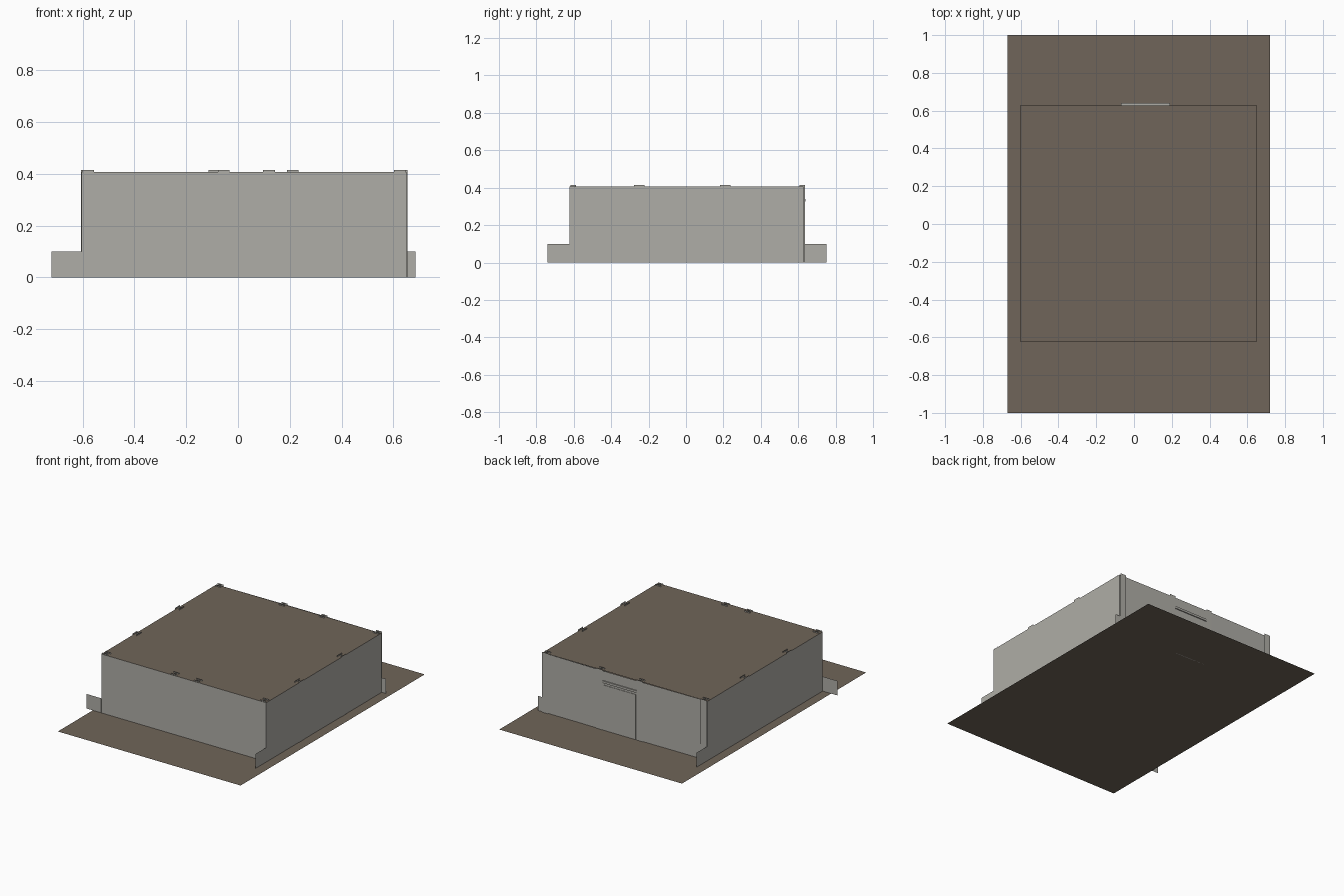
import bpy

cube = bpy.data.objects.get("Cube")
if cube:
    bpy.data.objects.remove(cube, do_unlink=True)


def material(name, rgb):
    m = bpy.data.materials.new(name)
    m.use_nodes = True
    m.diffuse_color = (*rgb, 1)
    m.node_tree.nodes["Principled BSDF"].inputs["Base Color"].default_value = (*rgb, 1)
    return m


concrete = material("concrete grey", (0.43, 0.42, 0.385))
earth = material("earth brown", (0.16, 0.13, 0.10))


def build(name, verts, faces, mat):
    mesh = bpy.data.meshes.new(name)
    mesh.from_pydata(verts, [], faces)
    mesh.materials.append(mat)
    obj = bpy.data.objects.new(name, mesh)
    bpy.context.collection.objects.link(obj)
    return obj


def sheets(name, paths, z0, z1, mat=concrete):
    """Upright thin sheets, one strip along each plan path."""
    verts, faces = [], []
    for path in paths:
        for i, (x, y) in enumerate(path):
            n = len(verts)
            verts += [(x, y, z0), (x, y, z1)]
            if i:
                faces.append((n - 2, n, n + 1, n - 1))
    return build(name, verts, faces, mat)


def slab(name, x0, x1, y0, y1, z):
    corners = [(x0, y0, z), (x1, y0, z), (x1, y1, z), (x0, y1, z)]
    return build(name, corners, [(0, 1, 2, 3)], earth)


def box(name, x0, x1, y0, y1, z0, z1):
    bpy.ops.mesh.primitive_cube_add(size=1, location=((x0 + x1) / 2, (y0 + y1) / 2, (z0 + z1) / 2))
    obj = bpy.context.object
    obj.name = name
    obj.scale = (x1 - x0, y1 - y0, z1 - z0)
    obj.data.materials.append(concrete)


def post(name, x, y, along, out, width=0.045, depth=0.03):
    """I-section post; (x, y) is the middle of its outer flange."""
    def p(a, o):
        return (x + a * along[0] + o * out[0], y + a * along[1] + o * out[1])
    h = width / 2
    sheets(name, [[p(-h, 0), p(h, 0)], [p(h, -depth), p(-h, -depth)],
                  [p(0, 0), p(0, -depth)]], 0, POST_TOP)


LEFT, RIGHT, FRONT, BACK = -0.604, 0.65, -0.622, 0.628
ROOF, POST_TOP, LOW = 0.406, 0.414, 0.10

# Ground and flat roof
slab("ground", -0.67, 0.72, -1, 1, 0)
slab("roof", LEFT, RIGHT, FRONT, BACK, ROOF)

# Main walls; the back one bows outward a little
sheets("front_wall", [[(LEFT, FRONT), (RIGHT, FRONT)]], 0.07, ROOF)
sheets("right_wall", [[(RIGHT, FRONT), (RIGHT, BACK)]], 0, ROOF)
sheets("left_wall", [[(LEFT, BACK), (LEFT, FRONT)]], 0, ROOF)
sheets("back_wall", [[(RIGHT, BACK), (0.2, 0.633), (-0.1, 0.633), (LEFT, BACK)]], 0, ROOF)

# Low plinth walls, each running past one corner
sheets("front_plinth", [[(-0.72, -0.62), (RIGHT, -0.62)]], 0, LOW)
sheets("right_plinth", [[(0.652, -0.74), (0.652, BACK)]], 0, LOW)
sheets("back_plinth", [[(0.685, 0.631), (LEFT, 0.631)]], 0, LOW)
sheets("left_plinth", [[(-0.606, 0.75), (-0.606, FRONT)]], 0, LOW)

# Posts in the side walls
for side, x, sx in (("left", -0.607, -1), ("right", 0.654, 1)):
    for place, y in (("front", -0.25), ("back", 0.21)):
        post(f"{side}_{place}_post", x, y, (0, sx), (sx, 0), width=0.055)

# Posts in the front and back walls, including the corners
for i, x in enumerate((-0.578, -0.055, 0.12, 0.625)):
    post(f"front_post_{i + 1}", x, -0.618, (1, 0), (0, -1))
for i, x in enumerate((-0.578, -0.092, 0.212, 0.625)):
    post(f"back_post_{i + 1}", x, 0.637, (-1, 0), (0, 1))

# Doorway in the back wall
box("door_lintel", -0.07, 0.19, 0.625, 0.64, 0.325, 0.34)
box("door_panel", -0.062, 0.182, 0.63, 0.636, 0, 0.31)
